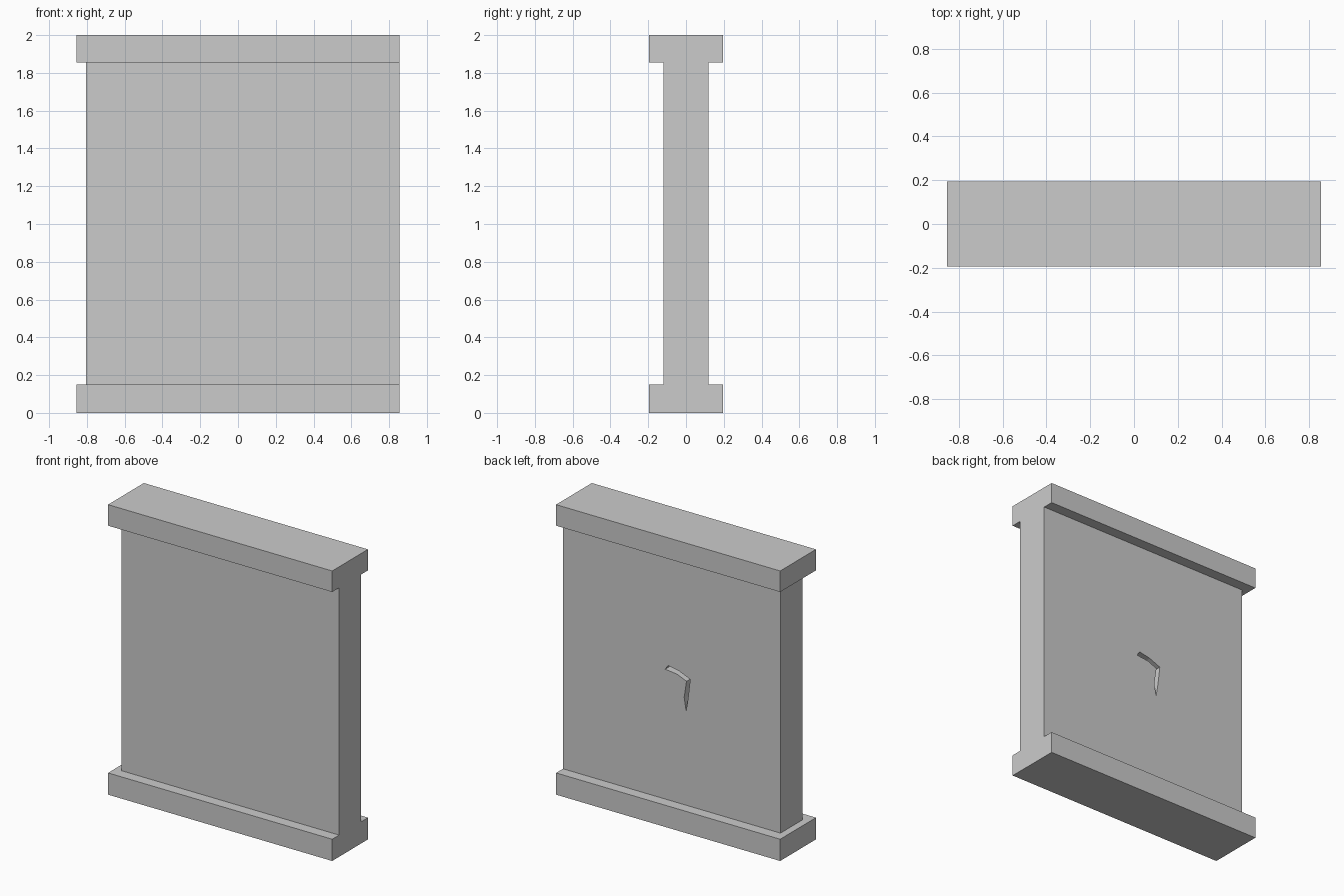
import bpy
import bmesh

cube = bpy.data.objects.get("Cube")
if cube:
    bpy.data.objects.remove(cube, do_unlink=True)

# One plain grey for everything
grey = bpy.data.materials.new("light_grey")
grey.use_nodes = True
colour = (0.6, 0.6, 0.6, 1.0)
grey.diffuse_color = colour
grey.node_tree.nodes["Principled BSDF"].inputs["Base Color"].default_value = colour


def extrude_y(name, outline, y0, y1):
    """Solid made from an x/z outline, extruded from y0 to y1."""
    bm = bmesh.new()
    face = bm.faces.new([bm.verts.new((x, y0, z)) for x, z in outline])
    result = bmesh.ops.extrude_face_region(bm, geom=[face])
    moved = [g for g in result["geom"] if isinstance(g, bmesh.types.BMVert)]
    bmesh.ops.translate(bm, verts=moved, vec=(0, y1 - y0, 0))
    bmesh.ops.recalc_face_normals(bm, faces=bm.faces)
    mesh = bpy.data.meshes.new(name)
    bm.to_mesh(mesh)
    bm.free()
    mesh.materials.append(grey)
    obj = bpy.data.objects.new(name, mesh)
    bpy.context.collection.objects.link(obj)
    return obj


HALF_W, HALF_D, PANEL_D = 0.855, 0.195, 0.12
RAIL_H, TOP = 0.15, 2.0
PANEL_EDGE = -0.805

# Wall body: rails overhang on one end, flush with the panel on the other
body = extrude_y("wall_body", [
    (-HALF_W, 0), (HALF_W, 0), (HALF_W, TOP), (-HALF_W, TOP),
    (-HALF_W, TOP - RAIL_H + 0.005), (PANEL_EDGE, TOP - RAIL_H + 0.005),
    (PANEL_EDGE, RAIL_H), (-HALF_W, RAIL_H)], -PANEL_D, PANEL_D)

# Front and back ledges of both rails
for rail, z0, z1 in (("bottom", 0, RAIL_H), ("top", TOP - RAIL_H + 0.005, TOP)):
    for side, s in (("front", -1), ("back", 1)):
        extrude_y(f"{rail}_rail_{side}_ledge",
                  [(-HALF_W, z0), (HALF_W, z0), (HALF_W, z1), (-HALF_W, z1)],
                  s * PANEL_D, s * HALF_D)

# Bent groove cut into the back of the panel
cutter = extrude_y("groove_cutter", [
    (0.052, 1.077), (0.075, 1.045), (-0.017, 1.035), (-0.088, 1.005),
    (-0.07, 0.89), (-0.085, 0.797), (-0.102, 0.905),
    (-0.116, 1.026), (-0.032, 1.06)], PANEL_D - 0.08, PANEL_D + 0.05)
cutter.hide_render = True
cutter.hide_viewport = True
cut = body.modifiers.new("groove", "BOOLEAN")
cut.operation = "DIFFERENCE"
cut.solver = "EXACT"
cut.object = cutter
